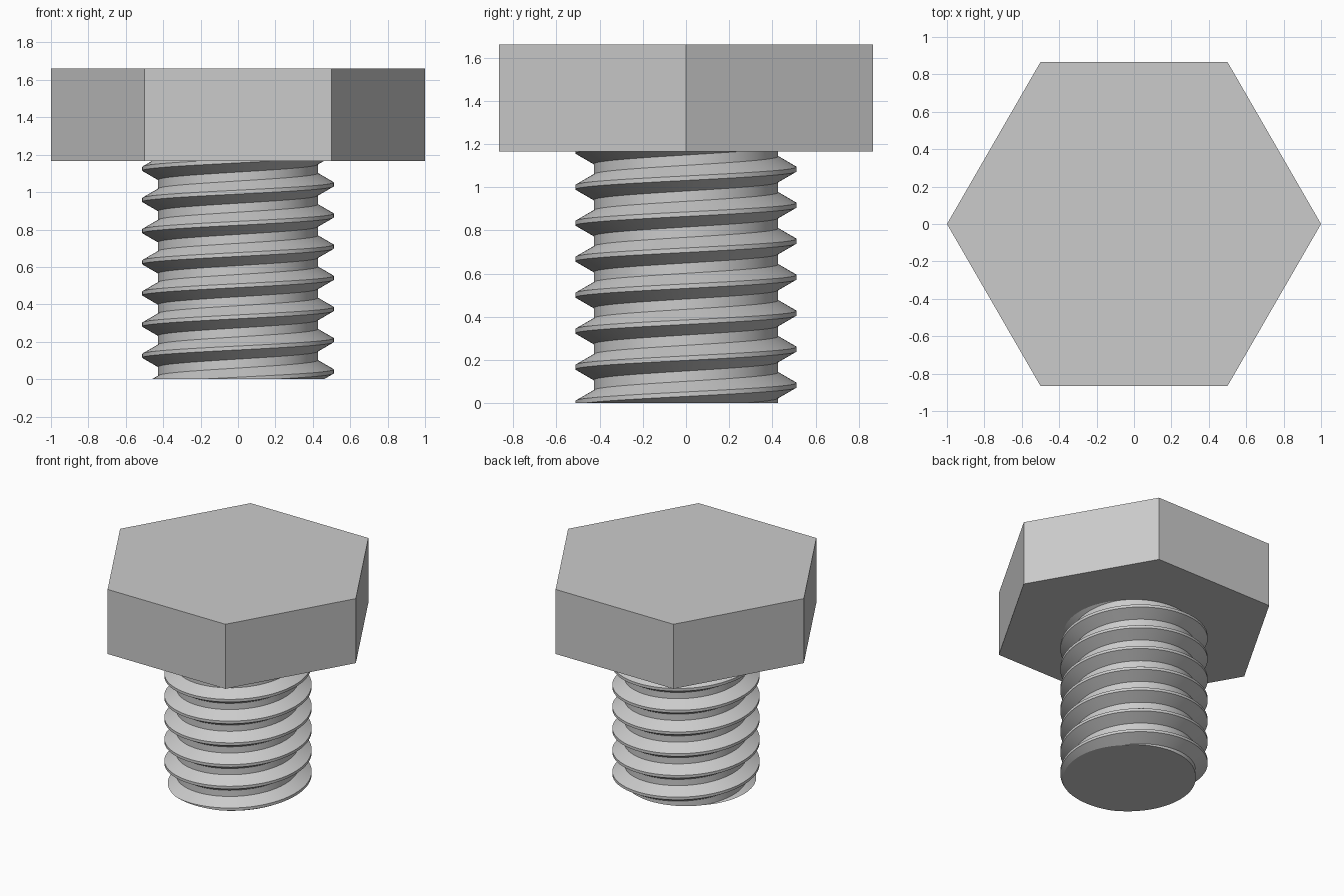
import bpy
import bmesh
import math
from mathutils import Matrix, Vector

HEAD_BOTTOM, HEAD_TOP = 1.165, 1.66
PITCH = 1 / 6
CREST, ROOT = 0.512, 0.427
CREST_FLAT = PITCH / 8
FLANK = (CREST - ROOT) * math.tan(math.radians(30))
SEGMENTS = 96
TURNS = 10

cube = bpy.data.objects.get("Cube")
if cube:
    bpy.data.objects.remove(cube, do_unlink=True)

steel = bpy.data.materials.new("grey_steel")
steel.use_nodes = True
colour = (0.6, 0.6, 0.6, 1)
steel.diffuse_color = colour
steel.node_tree.nodes["Principled BSDF"].inputs["Base Color"].default_value = colour


def add_object(name, bm):
    bmesh.ops.recalc_face_normals(bm, faces=bm.faces)
    mesh = bpy.data.meshes.new(name)
    bm.to_mesh(mesh)
    bm.free()
    mesh.materials.append(steel)
    obj = bpy.data.objects.new(name, mesh)
    bpy.context.collection.objects.link(obj)
    return obj


# Hexagonal head, corners on the x axis
bm = bmesh.new()
place = Matrix.Translation((0, 0, (HEAD_BOTTOM + HEAD_TOP) / 2)) @ Matrix.Rotation(math.pi / 2, 4, 'Z')
bmesh.ops.create_cone(bm, cap_ends=True, segments=6, radius1=1, radius2=1,
                      depth=HEAD_TOP - HEAD_BOTTOM, matrix=place)
add_object("hex_head", bm)

# Thread: one pitch of the profile, repeated upward and swept along the helix
half = CREST_FLAT / 2
profile = [(ROOT, -half - FLANK), (CREST, -half), (CREST, half), (ROOT, half + FLANK)]
bm = bmesh.new()
columns = []
for i in range(SEGMENTS):
    turn = i / SEGMENTS
    angle = math.tau * turn - math.pi / 2
    columns.append([bm.verts.new((r * math.cos(angle), r * math.sin(angle),
                                  z + PITCH * (turn + t - 2)))
                    for t in range(TURNS + 2) for r, z in profile])

# After a full turn the last column joins the first one, one pitch higher
columns.append(columns[0][len(profile):])
for a, b in zip(columns, columns[1:]):
    for k in range(min(len(a), len(b)) - 1):
        bm.faces.new((a[k], b[k], b[k + 1], a[k + 1]))

# Trim the thread flat at both ends and cap it; the top is set into the head
for height, side in ((0, -1), (HEAD_BOTTOM + 0.01, 1)):
    cut = bmesh.ops.bisect_plane(bm, geom=bm.verts[:] + bm.edges[:] + bm.faces[:], dist=1e-5,
                                 plane_co=Vector((0, 0, height)),
                                 plane_no=Vector((0, 0, side)), clear_outer=True)
    rim = [e for e in cut["geom_cut"] if isinstance(e, bmesh.types.BMEdge)]
    bmesh.ops.edgeloop_fill(bm, edges=rim)

shank = add_object("threaded_shank", bm)
bpy.ops.object.select_all(action='DESELECT')
shank.select_set(True)
bpy.context.view_layer.objects.active = shank
bpy.ops.object.shade_smooth_by_angle(angle=math.radians(30))
